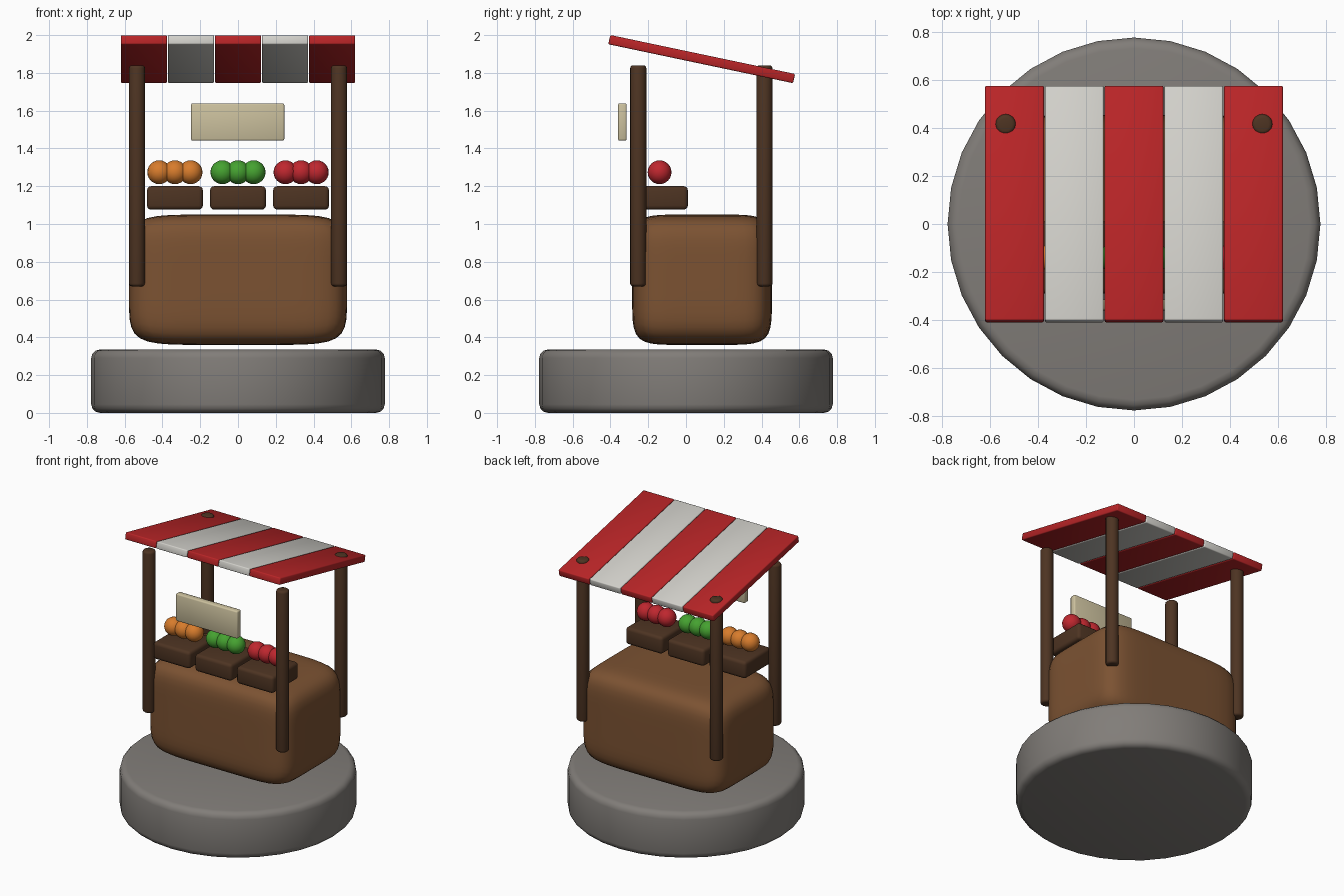
import bpy, bmesh, math
from mathutils import Vector

if "Cube" in bpy.data.objects:
    bpy.data.objects.remove(bpy.data.objects["Cube"])


def material(name, rgb):
    m = bpy.data.materials.new(name)
    m.diffuse_color = (*rgb, 1)
    m.use_nodes = True
    m.node_tree.nodes["Principled BSDF"].inputs["Base Color"].default_value = m.diffuse_color
    return m


STONE = material("stone grey", (0.22, 0.205, 0.19))
WOOD = material("counter brown", (0.20, 0.085, 0.032))
DARK = material("dark wood", (0.075, 0.034, 0.016))
RED = material("awning red", (0.48, 0.018, 0.02))
WHITE = material("awning white", (0.64, 0.63, 0.59))
CREAM = material("sign cream", (0.60, 0.53, 0.34))
ORANGE = material("orange fruit", (0.68, 0.20, 0.025))
GREEN = material("green fruit", (0.06, 0.36, 0.03))
CRIMSON = material("red fruit", (0.52, 0.02, 0.028))


def finish(name, bm, mat, loc, bevel=0, segments=2, angle=60):
    """Turn a bmesh into a smooth shaded object with an optional rounded edge."""
    if bevel:
        sharp = [e for e in bm.edges if e.calc_face_angle(0) > math.radians(40)]
        bmesh.ops.bevel(bm, geom=sharp, offset=bevel, segments=segments,
                        profile=0.5, affect='EDGES')
    mesh = bpy.data.meshes.new(name)
    bm.to_mesh(mesh)
    bm.free()
    mesh.materials.append(mat)
    ob = bpy.data.objects.new(name, mesh)
    bpy.context.collection.objects.link(ob)
    ob.location = loc
    bpy.ops.object.select_all(action='DESELECT')
    ob.select_set(True)
    bpy.context.view_layer.objects.active = ob
    bpy.ops.object.shade_smooth_by_angle(angle=math.radians(angle))
    return ob


def box(name, mat, loc, size, bevel, segments=2):
    bm = bmesh.new()
    bmesh.ops.create_cube(bm, size=1)
    bmesh.ops.scale(bm, vec=size, verts=bm.verts)
    return finish(name, bm, mat, loc, bevel, segments)


def cylinder(name, mat, loc, radius, height, sides, bevel, segments=3):
    bm = bmesh.new()
    bmesh.ops.create_cone(bm, cap_ends=True, segments=sides, radius1=radius,
                          radius2=radius, depth=height)
    return finish(name, bm, mat, loc, bevel, segments)


# Round stone base
cylinder("stone_base", STONE, (0, 0, 0.168), 0.777, 0.335, 32, 0.045)

# Counter: a box swollen into a soft cushion shape
bm = bmesh.new()
bmesh.ops.create_cube(bm, size=2)
bmesh.ops.subdivide_edges(bm, edges=bm.edges[:], cuts=15, use_grid_fill=True)
POWER = 6.5
for v in bm.verts:
    v.co /= sum(abs(c) ** POWER for c in v.co) ** (1 / POWER)
    v.co = Vector((v.co.x * 0.577, v.co.y * 0.37, v.co.z * 0.345))
finish("counter", bm, WOOD, (0, 0.085, 0.705), angle=80)

# Four posts
for y, end in ((-0.253, "front"), (0.415, "back")):
    for x, side in ((-0.535, "left"), (0.535, "right")):
        cylinder(f"{end}_{side}_post", DARK, (x, y, 1.255), 0.043, 1.17, 16, 0.016)

# Sloping striped awning
for i in range(5):
    slat = box(f"awning_slat_{i + 1}", WHITE if i % 2 else RED,
               ((i - 2) * 0.249, 0.083, 1.873), (0.245, 1.0, 0.05), 0.007)
    slat.rotation_euler.x = -math.radians(11.9)

# Hanging sign
box("sign", CREAM, (-0.002, -0.337, 1.54), (0.494, 0.046, 0.198), 0.009)

# Crates, each with a row of three fruits
for i, (fruit, colour) in enumerate((("orange", ORANGE), ("green", GREEN), ("red", CRIMSON))):
    x = (i - 1) * 0.334
    box(f"{fruit}_fruit_crate", DARK, (x, -0.14, 1.138), (0.296, 0.3, 0.124), 0.022, 3)
    for j in range(3):
        bm = bmesh.new()
        bmesh.ops.create_uvsphere(bm, u_segments=20, v_segments=12, radius=0.063)
        finish(f"{fruit}_fruit_{j + 1}", bm, colour, (x + (j - 1) * 0.083, -0.14, 1.274))
